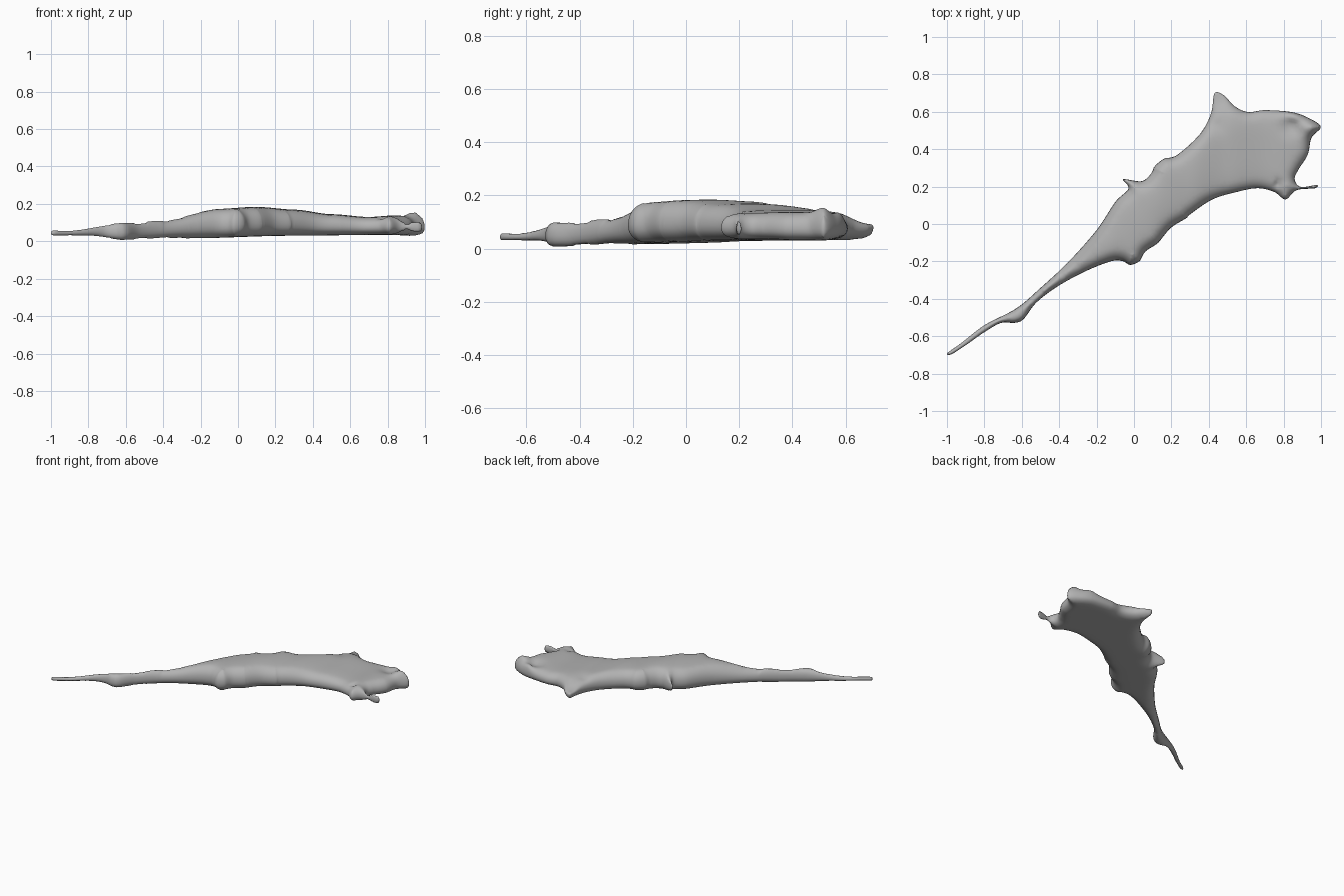
import bpy, bmesh, math
from mathutils import Vector, kdtree
from mathutils.geometry import delaunay_2d_cdt

cube = bpy.data.objects.get("Cube")
if cube:
    bpy.data.objects.remove(cube, do_unlink=True)

# Plan outline of the membrane in hundredths: upper edge, broad end, lower edge, tail
OUTLINE = [
    (-100, -69), (-93, -64), (-80, -54), (-63, -45), (-50, -34), (-35, -20), (-20, -3),
    (-10, 12), (-3, 19), (-6, 24), (4, 23), (9, 27), (11, 31), (16, 35), (23, 37),
    (35, 48), (41, 59), (43, 70), (48, 69), (54, 63), (61, 60), (70, 61), (84, 60),
    (93, 57), (100, 52), (95, 46), (93, 37), (88, 29), (86, 24), (89, 20), (98, 21),
    (97, 19), (87, 18), (81, 13), (75, 17), (66, 19), (55, 17), (42, 13), (30, 5),
    (28, 3), (20, -2), (14, -9), (12, -11), (6, -15), (3, -20), (-2, -22), (-6, -20),
    (-12, -20), (-25, -25), (-40, -33), (-52, -42), (-59, -51), (-64, -53),
    (-71, -53), (-80, -58), (-90, -65), (-98, -70)]

# Height of the upper and lower skins along x, and width of the rounded rim
TOP = [(-1, .06), (-.9, .058), (-.6, .1), (-.4, .12), (-.1, .175), (.1, .185),
       (.3, .17), (.5, .145), (.7, .13), (.85, .14), (1, .14)]
BOTTOM = [(-1, .03), (-.8, .03), (-.6, .006), (-.3, .015), (.3, .03), (.8, .035), (1, .025)]
RIM = [(-1, .014), (-.8, .018), (-.55, .035), (-.3, .06), (0, .07), (1, .06)]
# Local swellings and dents of the upper skin: x, y, radius, height
BUMPS = [(.84, .53, .05, -.035), (.86, .59, .05, .04), (.95, .51, .05, .03),
         (.44, .53, .04, -.012), (.77, .215, .015, -.03), (.44, .68, .09, -.05)]


def lookup(table, x):
    """Smoothly interpolated table value."""
    for (a, u), (b, v) in zip(table, table[1:]):
        if x <= b:
            t = max(0, (x - a) / (b - a))
            return u + (v - u) * t * t * (3 - 2 * t)
    return table[-1][1]


def dome(distance, width):
    """Quarter-round profile rising from the rim."""
    t = min(distance / width, 1)
    return math.sqrt(max(0, 1 - (1 - t) ** 2))


def smooth_loop(points, spacing):
    """Closed spline through the points, sampled at an even spacing."""
    loop, n = [], len(points)
    for i in range(n):
        a, b, c, d = (Vector(points[(i + k) % n]) / 100 for k in (-1, 0, 1, 2))
        steps = max(2, round((c - b).length / spacing))
        for s in range(steps):
            t = s / steps
            loop.append(b + ((c - a) * t + (2 * a - 5 * b + 4 * c - d) * t ** 2
                             + (3 * b - a - 3 * c + d) * t ** 3) / 2)
    return loop


# Rim samples with inward directions
rim = smooth_loop(OUTLINE, .008)
count = len(rim)
inward = []
for i in range(count):
    along = (rim[(i + 1) % count] - rim[i - 1]).normalized()
    inward.append(Vector((along.y, -along.x)))
tree = kdtree.KDTree(count)
for i, p in enumerate(rim):
    tree.insert(p.to_3d(), i)
tree.balance()


def depth(p):
    """Distance inside the rim, negative when outside."""
    near, i, distance = tree.find(p.to_3d())
    return distance if (p - rim[i]).dot(inward[i]) >= 0 else -distance


# Interior points: rings following the rim, then an even grid
points = list(rim)
for offset in (.003, .008, .015, .025, .038, .054):
    for p, n in zip(rim, inward):
        q = p + n * offset
        if depth(q) > offset * .93:
            points.append(q)
STEP = .022
for i in range(-45, 46):
    for j in range(-32, 33):
        q = Vector((i * STEP, j * STEP))
        if depth(q) > .065:
            points.append(q)
edges = [(i, (i + 1) % count) for i in range(count)]
flat, _, tris, origins, _, _ = delaunay_2d_cdt(points, edges, [], 1, 1e-5)

# Raise the plan into an upper and a lower skin sharing the rim
bm = bmesh.new()
upper, lower = [], []
for p, source in zip(flat, origins):
    x, y = p
    top, bottom = lookup(TOP, x), lookup(BOTTOM, x)
    middle = bottom + (top - bottom) * .42
    inside = 0 if any(o < count for o in source) else max(0, depth(p))
    width = lookup(RIM, x)
    rise = .75 * dome(inside, width) + .25 * dome(inside, width * 2.5)
    if x < -.4:
        rise = dome(inside, width)
    swell = sum(h * math.exp(-((x - bx) ** 2 + (y - by) ** 2) / r ** 2)
                for bx, by, r, h in BUMPS)
    high = middle + (top + swell - middle) * rise
    low = middle + (bottom - middle) * dome(inside, width)
    upper.append(bm.verts.new((x, y, high)))
    lower.append(upper[-1] if inside == 0 else bm.verts.new((x, y, low)))
for tri in tris:
    if any(upper[i] is not lower[i] for i in tri):
        bm.faces.new([upper[i] for i in tri])
        bm.faces.new([lower[i] for i in reversed(tri)])
bmesh.ops.delete(bm, geom=[v for v in bm.verts if not v.link_faces], context='VERTS')
bmesh.ops.recalc_face_normals(bm, faces=bm.faces)
mesh = bpy.data.meshes.new("membrane")
bm.to_mesh(mesh)
bm.free()
mesh.shade_smooth()

# Plain grey skin
grey = bpy.data.materials.new("plain_grey")
grey.use_nodes = True
colour = (.45, .45, .45, 1)
grey.diffuse_color = colour
grey.node_tree.nodes["Principled BSDF"].inputs["Base Color"].default_value = colour
mesh.materials.append(grey)

membrane = bpy.data.objects.new("membrane", mesh)
bpy.context.collection.objects.link(membrane)
relax = membrane.modifiers.new("relax", 'SMOOTH')
relax.factor = .5
relax.iterations = 3
